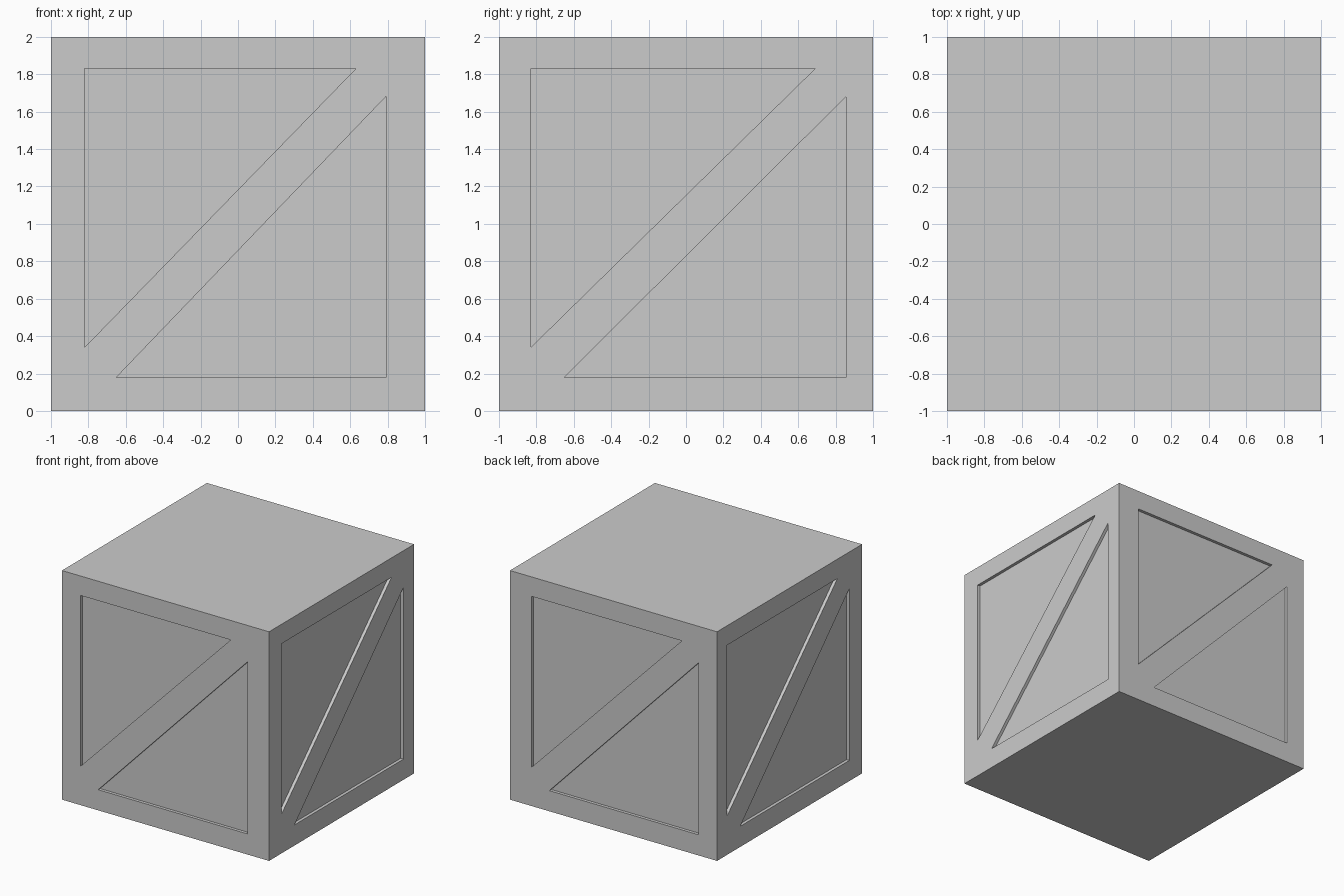
import bpy, bmesh
from math import pi
from mathutils import Matrix, Vector

if "Cube" in bpy.data.objects:
    bpy.data.objects.remove(bpy.data.objects["Cube"])

DEPTH = 0.027

# crate body
bpy.ops.mesh.primitive_cube_add(size=2, location=(0, 0, 1))
crate = bpy.context.object
crate.name = "crate_body"

# triangular panels as seen facing each side: upper left and lower right
FRONT = [[(-0.82, 1.83), (0.63, 1.83), (-0.82, 0.34)],
         [(0.79, 1.68), (0.79, 0.18), (-0.65, 0.18)]]
SIDE = [[(-0.83, 1.83), (0.69, 1.83), (-0.83, 0.34)],
        [(0.855, 1.68), (0.855, 0.18), (-0.65, 0.18)]]


def add_prism(bm, tri, shift, turn):
    """Triangular prism poking into one side of the crate."""
    rot = Matrix.Rotation(turn, 4, 'Z')
    outer = [bm.verts.new(rot @ Vector((u + shift, -1.1, z))) for u, z in tri]
    inner = [bm.verts.new(rot @ Vector((u + shift, -1 + DEPTH, z))) for u, z in tri]
    bm.faces.new(outer)
    bm.faces.new(inner[::-1])
    for i in range(3):
        j = (i + 1) % 3
        bm.faces.new((outer[i], inner[i], inner[j], outer[j]))


# cutters for front, right, back, left
bm = bmesh.new()
for k, (panels, shift) in enumerate([(FRONT, 0), (SIDE, 0), (FRONT, 0.03), (SIDE, -0.03)]):
    for tri in panels:
        add_prism(bm, tri, shift, k * pi / 2)
bmesh.ops.recalc_face_normals(bm, faces=bm.faces)
mesh = bpy.data.meshes.new("panel_cutter")
bm.to_mesh(mesh)
bm.free()
cutter = bpy.data.objects.new("panel_cutter", mesh)
bpy.context.collection.objects.link(cutter)
cutter.hide_render = True

# carve the recessed panels
mod = crate.modifiers.new("panels", 'BOOLEAN')
mod.operation = 'DIFFERENCE'
mod.solver = 'EXACT'
mod.object = cutter
bpy.context.view_layer.objects.active = crate
bpy.ops.object.modifier_apply(modifier=mod.name)
bpy.data.objects.remove(cutter)
